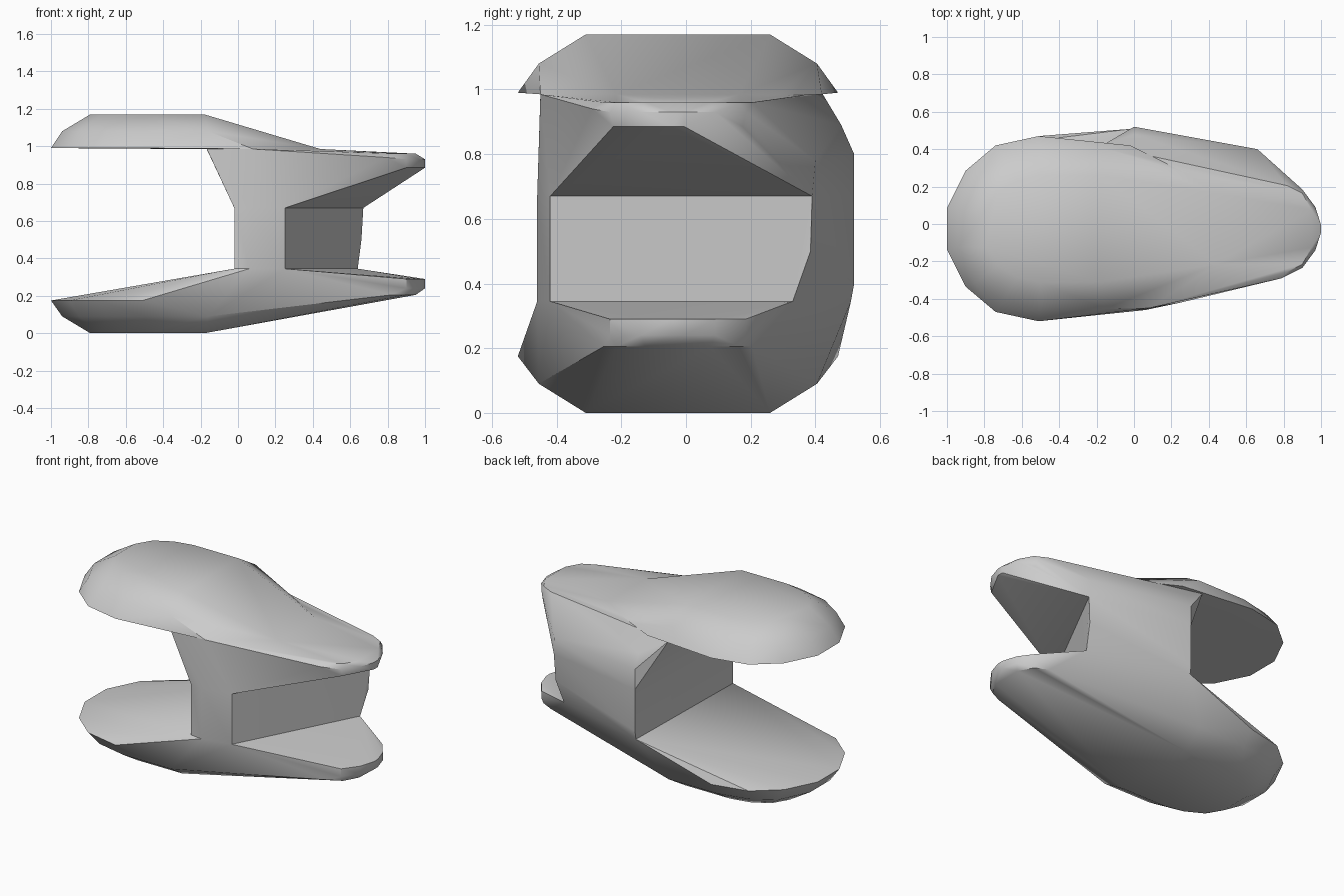
import bpy, bmesh, math

cube = bpy.data.objects.get("Cube")
if cube:
    bpy.data.objects.remove(cube, do_unlink=True)

grey = bpy.data.materials.new("plain_grey")
grey.use_nodes = True
tone = (0.6, 0.6, 0.6, 1)
grey.diffuse_color = tone
grey.node_tree.nodes["Principled BSDF"].inputs["Base Color"].default_value = tone


def pairs(profile, z, mid=-0.025):
    """Points on both sides of the long axis at one height."""
    return [(x, mid + s * w, z) for x, w in profile for s in (-1, 1)]


def level(outline, z):
    return [(x, y, z) for x, y in outline]


def hull(name, points):
    """Convex faceted shell around the points."""
    bm = bmesh.new()
    verts = [bm.verts.new(p) for p in points]
    res = bmesh.ops.convex_hull(bm, input=verts)
    loose = {v for v in res["geom_interior"] + res["geom_unused"]
             if isinstance(v, bmesh.types.BMVert)}
    bmesh.ops.delete(bm, geom=list(loose), context="VERTS")
    bmesh.ops.dissolve_limit(bm, angle_limit=0.01, verts=bm.verts, edges=bm.edges)
    bmesh.ops.recalc_face_normals(bm, faces=bm.faces)
    mesh = bpy.data.meshes.new(name)
    bm.to_mesh(mesh)
    bm.free()
    mesh.materials.append(grey)
    obj = bpy.data.objects.new(name, mesh)
    bpy.context.collection.objects.link(obj)
    return obj


# Rounded end outlines shared by the foot and the cap
rim = [(-1, .11), (-.9, .31), (-.74, .445), (-.51, .495)]
shoulder = [(-.94, .1), (-.85, .29), (-.7, .385), (-.5, .43), (-.16, .43)]
flat = [(-.79, .1), (-.73, .2), (-.62, .26), (-.5, .285), (-.18, .285)]
# Narrow end outlines
nose = [(.9, .21), (.97, .115), (1, .02)]
nose_inner = [(.82, .23), (.9, .19), (.95, .1)]

# Web outlines where it meets the foot and the head
web_low = [(-.02, -.45), (.06, -.46), (.25, -.42), (.64, .33), (0, .51)]
web_high = [(-.02, -.45), (.06, -.46), (.25, -.42), (.67, .39), (0, .52)]

# Foot
foot = hull("foot", pairs(flat, 0) + pairs(shoulder, .09) + pairs(rim, .175)
            + level(web_low, .345) + pairs(nose, .29) + pairs(nose, .24)
            + pairs(nose_inner, .205))

# Upright web
web = hull("web", level(web_low, .345) + level(web_high, .67)
           + [(0, .52, .4), (.66, .385, .5)])

# Head with overhanging nose
head = hull("head", level(web_high, .67)
            + [(-.17, -.45, .99), (.08, -.45, .985), (-.17, .42, .99),
               (0, .52, .8), (0, .48, .89), (.66, .4, .78), (.79, -.29, .94)]
            + pairs([(.44, .19)], .985) + pairs(nose, .93)
            + pairs([(.9, .2), (1, .02)], .885) + pairs(nose_inner, .96))

# Domed cap
cap = hull("cap", pairs(flat, 1.17) + pairs(shoulder, 1.08) + pairs(rim, .99)
           + [(.08, -.45, .985), (.28, -.32, .98), (-.02, .42, .985), (.28, .27, .98)]
           + pairs([(.44, .19)], .985))

# Weld the parts into one body
for part in (web, head, cap):
    mod = foot.modifiers.new("weld_" + part.name, "BOOLEAN")
    mod.operation, mod.solver, mod.object = "UNION", "EXACT", part
bpy.context.view_layer.update()
graph = bpy.context.evaluated_depsgraph_get()
mesh = bpy.data.meshes.new_from_object(foot.evaluated_get(graph))
foot.modifiers.clear()
foot.data = mesh
foot.name = "body"
for part in (web, head, cap):
    bpy.data.objects.remove(part, do_unlink=True)

bm = bmesh.new()
bm.from_mesh(mesh)
bmesh.ops.remove_doubles(bm, verts=bm.verts, dist=0.002)
bm.to_mesh(mesh)
bm.free()

bpy.ops.object.select_all(action="DESELECT")
foot.select_set(True)
bpy.context.view_layer.objects.active = foot
bpy.ops.object.shade_smooth_by_angle(angle=math.radians(35))
